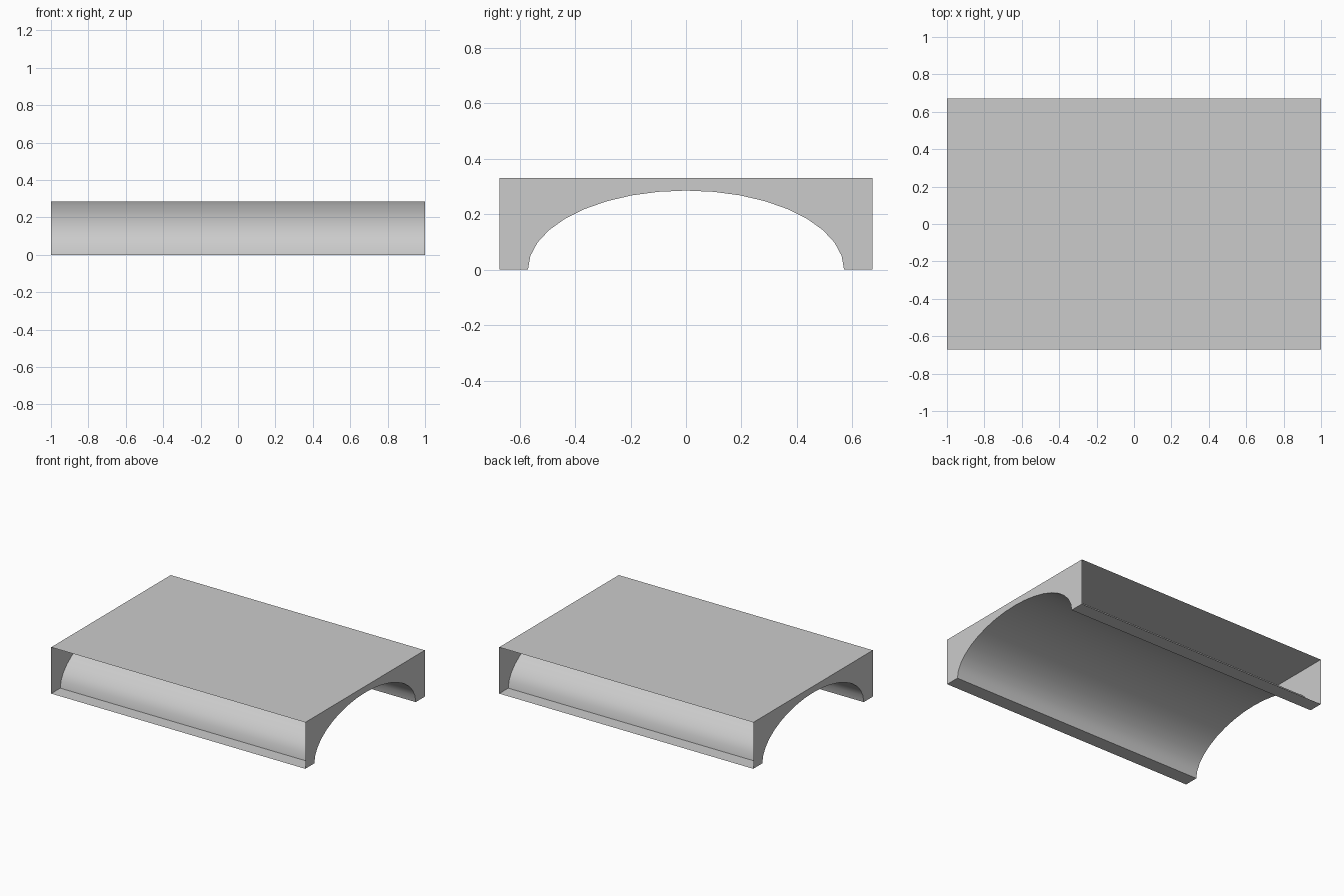
import bpy, bmesh, math

cube = bpy.data.objects.get("Cube")
if cube:
    bpy.data.objects.remove(cube, do_unlink=True)

HALF_LENGTH, HALF_WIDTH, HEIGHT = 1.0, 0.672, 0.33
ARCH_HALF, ARCH_RISE, SEGMENTS = 0.57, 0.285, 18

grey = bpy.data.materials.new("plain grey")
grey.use_nodes = True
colour = (0.6, 0.6, 0.6, 1)
grey.diffuse_color = colour
grey.node_tree.nodes["Principled BSDF"].inputs["Base Color"].default_value = colour

# Cross-section: top corners, footings and the elliptical arch between them
arch = [(ARCH_HALF * math.cos(math.pi * i / SEGMENTS),
         ARCH_RISE * math.sin(math.pi * i / SEGMENTS)) for i in range(SEGMENTS + 1)]
profile = [(HALF_WIDTH, HEIGHT), (HALF_WIDTH, 0)] + arch
profile += [(-HALF_WIDTH, 0), (-HALF_WIDTH, HEIGHT)]
count = len(profile)

bm = bmesh.new()
left, right = [[bm.verts.new((x, y, z)) for y, z in profile]
               for x in (HALF_LENGTH, -HALF_LENGTH)]

# Arched end plates
bm.faces.new(left)
bm.faces.new(reversed(right))

# Arch vault, footing strips and top slab; the long outer sides stay open
for i in range(count):
    j = (i + 1) % count
    if i in (0, count - 2):
        continue
    bm.faces.new((left[j], left[i], right[i], right[j]))

bmesh.ops.recalc_face_normals(bm, faces=bm.faces)
top = max(bm.faces, key=lambda f: f.calc_center_median().z)
if top.normal.z < 0:
    bmesh.ops.reverse_faces(bm, faces=bm.faces)

mesh = bpy.data.meshes.new("arched_span")
bm.to_mesh(mesh)
bm.free()
mesh.materials.append(grey)
span = bpy.data.objects.new("arched_span", mesh)
bpy.context.collection.objects.link(span)

# Smooth vault with crisp borders
bpy.ops.object.select_all(action='DESELECT')
span.select_set(True)
bpy.context.view_layer.objects.active = span
bpy.ops.object.shade_smooth_by_angle(angle=math.radians(30))
